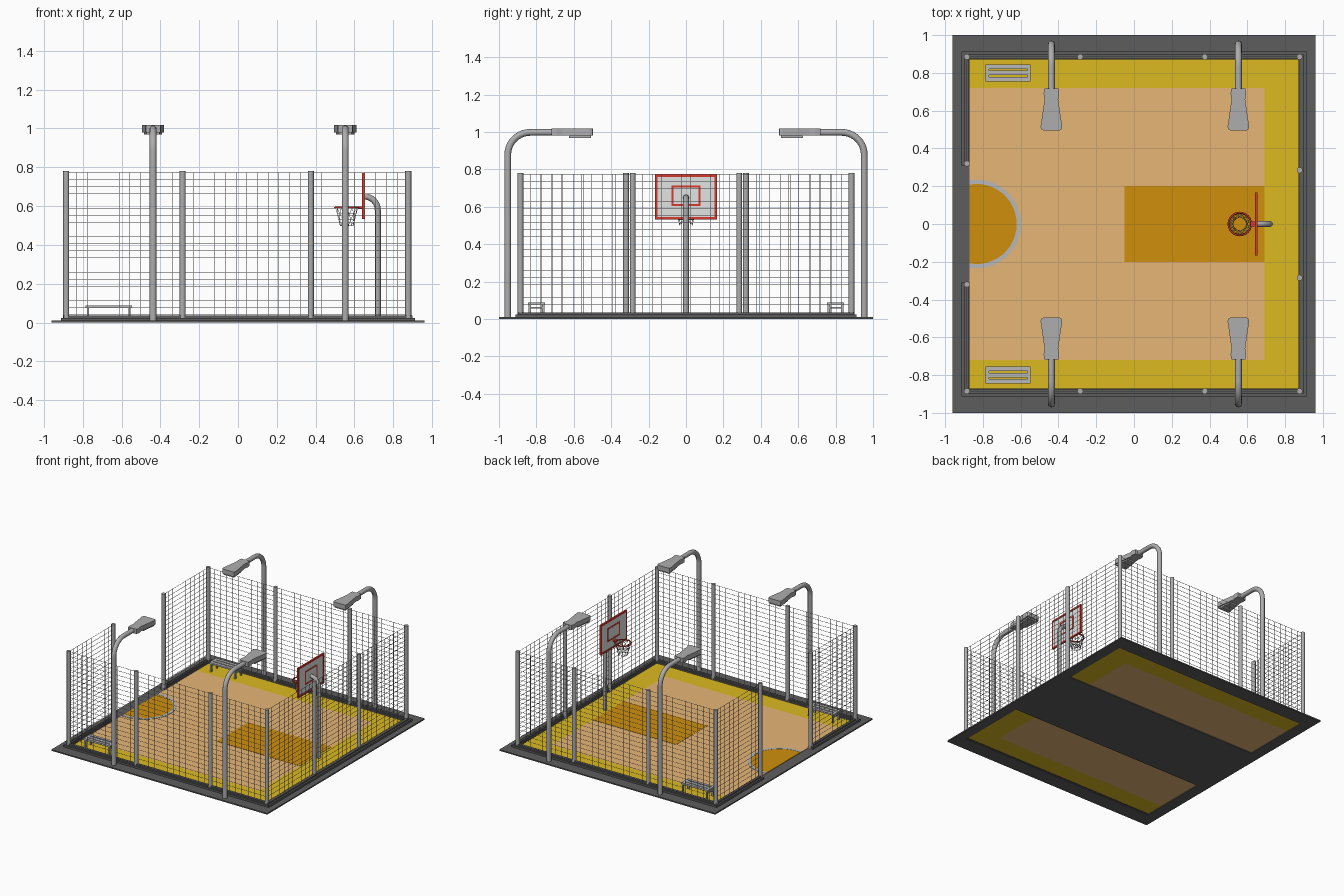
import bpy, bmesh, math

if "Cube" in bpy.data.objects:
    bpy.data.objects.remove(bpy.data.objects["Cube"])

def mat(name, r, g, b):
    m = bpy.data.materials.new(name)
    m.diffuse_color = (r, g, b, 1)
    m.use_nodes = True
    m.node_tree.nodes["Principled BSDF"].inputs["Base Color"].default_value = m.diffuse_color
    return m

ASPHALT = mat("asphalt", 0.11, 0.11, 0.11)
YELLOW = mat("yellow_surface", 0.72, 0.49, 0.014)
TAN = mat("tan_surface", 0.80, 0.47, 0.18)
ORANGE = mat("orange_paint", 0.63, 0.28, 0.004)
STEEL = mat("steel", 0.42, 0.42, 0.42)
RED = mat("red_paint", 0.70, 0.04, 0.025)
PANEL = mat("board_panel", 0.75, 0.78, 0.77)
LIGHT = mat("light_grey", 0.48, 0.48, 0.48)

def finish(name, bm, m):
    bmesh.ops.recalc_face_normals(bm, faces=bm.faces)
    me = bpy.data.meshes.new(name)
    bm.to_mesh(me)
    bm.free()
    me.materials.append(m)
    o = bpy.data.objects.new(name, me)
    bpy.context.collection.objects.link(o)
    return o

def activate(o):
    bpy.ops.object.select_all(action='DESELECT')
    o.select_set(True)
    bpy.context.view_layer.objects.active = o

def add_box(bm, x0, x1, y0, y1, z0, z1):
    for v in bmesh.ops.create_cube(bm, size=1)["verts"]:
        v.co = (x1 if v.co.x > 0 else x0, y1 if v.co.y > 0 else y0, z1 if v.co.z > 0 else z0)

def boxes(name, m, *bs):
    bm = bmesh.new()
    for b in bs:
        add_box(bm, *b)
    return finish(name, bm, m)

def prism(name, pts, z0, z1, m):
    bm = bmesh.new()
    f = bm.faces.new([bm.verts.new((x, y, z0)) for x, y in pts])
    for v in bmesh.ops.extrude_face_region(bm, geom=[f])["geom"]:
        if isinstance(v, bmesh.types.BMVert):
            v.co.z = z1
    return finish(name, bm, m)

def tube(name, paths, r, m, res=4, cyclic=False):
    cu = bpy.data.curves.new(name, 'CURVE')
    cu.dimensions = '3D'
    cu.bevel_depth, cu.bevel_resolution, cu.use_fill_caps = r, res, True
    for p in paths:
        s = cu.splines.new('POLY')
        s.points.add(len(p) - 1)
        for q, c in zip(s.points, p):
            q.co = (*c, 1)
        s.use_cyclic_u = cyclic
    o = bpy.data.objects.new(name, cu)
    bpy.context.collection.objects.link(o)
    activate(o)
    bpy.ops.object.convert(target='MESH')
    o = bpy.context.view_layer.objects.active
    o.data.materials.clear()
    o.data.materials.append(m)
    activate(o)
    bpy.ops.object.shade_smooth_by_angle(angle=math.radians(50))
    return o

def circle(cx, cy, z, r, n=24):
    return [(cx + r * math.cos(2 * math.pi * i / n), cy + r * math.sin(2 * math.pi * i / n), z) for i in range(n)]

# ground: outer frame and the strip running under the court
boxes("ground_frame", ASPHALT, (-.96, .96, -1, -.88, 0, .01), (-.96, .96, .88, 1, 0, .01),
      (-.96, -.87, -.88, .88, 0, .01), (.88, .96, -.88, .88, 0, .01))
boxes("ground_strip", ASPHALT, (-.87, .88, -.31, .31, 0, .007))

# court surfaces
boxes("court_border", YELLOW, (-.87, .88, .72, .88, .007, .013), (-.87, .88, -.88, -.72, .007, .013),
      (.69, .88, -.72, .72, .007, .013))
boxes("court_floor", TAN, (-.87, .69, -.72, .72, .007, .013))
boxes("key_area", ORANGE, (-.05, .69, -.2, .2, .013, .0145))

# half circle by the entrance
def arc(r, n=24):
    a = math.acos(-.037 / r)
    return [(-.833 + r * math.cos(-a + 2 * a * i / n), r * math.sin(-a + 2 * a * i / n)) for i in range(n + 1)]
prism("half_circle", arc(.215), .013, .0145, ORANGE)
prism("half_circle_line", arc(.235) + arc(.212)[::-1], .013, .0155, LIGHT)

# kerb around the court, open at the entrance
A, B, E = .87, .912, .31
for nm, a, b, z0, z1 in (("kerb_base", A, B, .005, .025), ("kerb_rail", .877, .898, .025, .036)):
    boxes(nm, ASPHALT, (-b, b, -b, -a, z0, z1), (-b, b, a, b, z0, z1), (a, b, -a, a, z0, z1),
          (-b, -a, E, a, z0, z1), (-b, -a, -a, -E, z0, z1))

# fence posts
P = .885
posts = [(x, s * P) for x in (-P, -.285, .375, .877) for s in (-1, 1)]
posts += [(.877, -.285), (.877, .285), (-P, -.32), (-P, .32)]
tube("fence_posts", [[(x, y, .01), (x, y, .78)] for x, y in posts], .0155, STEEL)

# wire mesh panels between the posts
def fence(name, along_x, c, a, b, w=.001):
    bm = bmesh.new()
    n = max(2, round((b - a) / .054))
    z0, z1 = .036, .775
    for i in range(1, n):
        t = a + (b - a) * i / n
        q = (t - w, t + w, c - w, c + w) if along_x else (c - w, c + w, t - w, t + w)
        add_box(bm, *q, z0, z1)
    for k in range(21):
        z = z0 + .004 + (z1 - z0 - .006) * k / 20
        q = (a, b, c - w, c + w) if along_x else (c - w, c + w, a, b)
        add_box(bm, *q, z - w, z + w)
    finish(name, bm, STEEL)

for s, side in ((-1, "front"), (1, "back")):
    for i, (a, b) in enumerate(((-P, -.285), (-.285, .375), (.375, .877))):
        fence(f"{side}_fence_{i + 1}", True, s * P, a, b)
for i, (a, b) in enumerate(((-P, -.285), (-.285, .285), (.285, P))):
    fence(f"right_fence_{i + 1}", False, .877, a, b)
for i, (a, b) in enumerate(((-P, -.32), (.32, P))):
    fence(f"left_fence_{i + 1}", False, -P, a, b)

# lamps: bent pole, flared head, lens below
def mirrored(x, s, half):
    return [(x + w, s * y) for w, y in half] + [(x - w, s * y) for w, y in half[::-1]]
for x in (-.4375, .5525):
    for s in (-1, 1):
        R = .12
        path = [(x, s * .953, .003)]
        for i in range(11):
            t = math.pi / 2 * i / 10
            path.append((x, s * (.953 - R + R * math.cos(t)), .878 + R * math.sin(t)))
        path.append((x, s * .70, .998))
        tube("lamp_pole", [path], .018, STEEL)
        prism("lamp_head", mirrored(x, s, [(.037, .718), (.041, .69), (.036, .66), (.038, .645),
                                           (.057, .515), (.053, .501), (.045, .496)]), .980, 1.018, STEEL)
        prism("lamp_lens", mirrored(x, s, [(.033, .625), (.047, .507)]), .968, .980, STEEL)

# hoop pole
path = [(.72, 0, .008)]
for i in range(9):
    t = math.pi / 2 * i / 8
    path.append((.65 + .07 * math.cos(t), 0, .58 + .07 * math.sin(t)))
tube("hoop_pole", [path], .0155, STEEL)

# backboard with red border and target frame
def frame(name, x0, x1, y, z0, z1, t):
    boxes(name, RED, (x0, x1, -y, y, z0, z0 + t), (x0, x1, -y, y, z1 - t, z1),
          (x0, x1, -y, -y + t, z0 + t, z1 - t), (x0, x1, y - t, y, z0 + t, z1 - t))
boxes("backboard", PANEL, (.643, .650, -.160, .160, .54, .768))
frame("backboard_border", .640, .653, .166, .533, .773, .013)
frame("target_frame", .641, .652, .077, .605, .715, .011)

# rim, bracket and net
tube("hoop_rim", [circle(.56, 0, .592, .06)], .005, RED, 2, True)
boxes("rim_bracket", RED, (.618, .643, -.012, .012, .586, .597))
levels = [(.59, .057), (.56, .05), (.53, .041), (.50, .035)]
cords = []
for k in range(12):
    for d in (-1, 1):
        cords.append([(.56 + r * math.cos(math.pi / 6 * (k + d * i / 2)), r * math.sin(math.pi / 6 * (k + d * i / 2)), z)
                      for i, (z, r) in enumerate(levels)])
tube("net_cords", cords, .0012, LIGHT, 0)
tube("net_rings", [circle(.56, 0, z, r, 12) for z, r in levels[1:]], .0012, LIGHT, 0, True)

# benches: slatted seat on four legs with cross bars
for s in (-1, 1):
    c = s * .80
    x0, x1 = -.785, -.547
    parts = [(x0, x1, c + o - .012, c + o + .012, .076, .088) for o in (-.033, 0, .033)]
    parts += [(a, a + .018, c - .045, c + .045, .076, .088) for a in (x0, x1 - .018)]
    for a in (x0 + .006, x1 - .018):
        parts += [(a, a + .012, c + o - .006, c + o + .006, .01, .077) for o in (-.037, .037)]
        parts.append((a, a + .012, c - .037, c + .037, .055, .065))
    boxes("bench", LIGHT, *parts)
